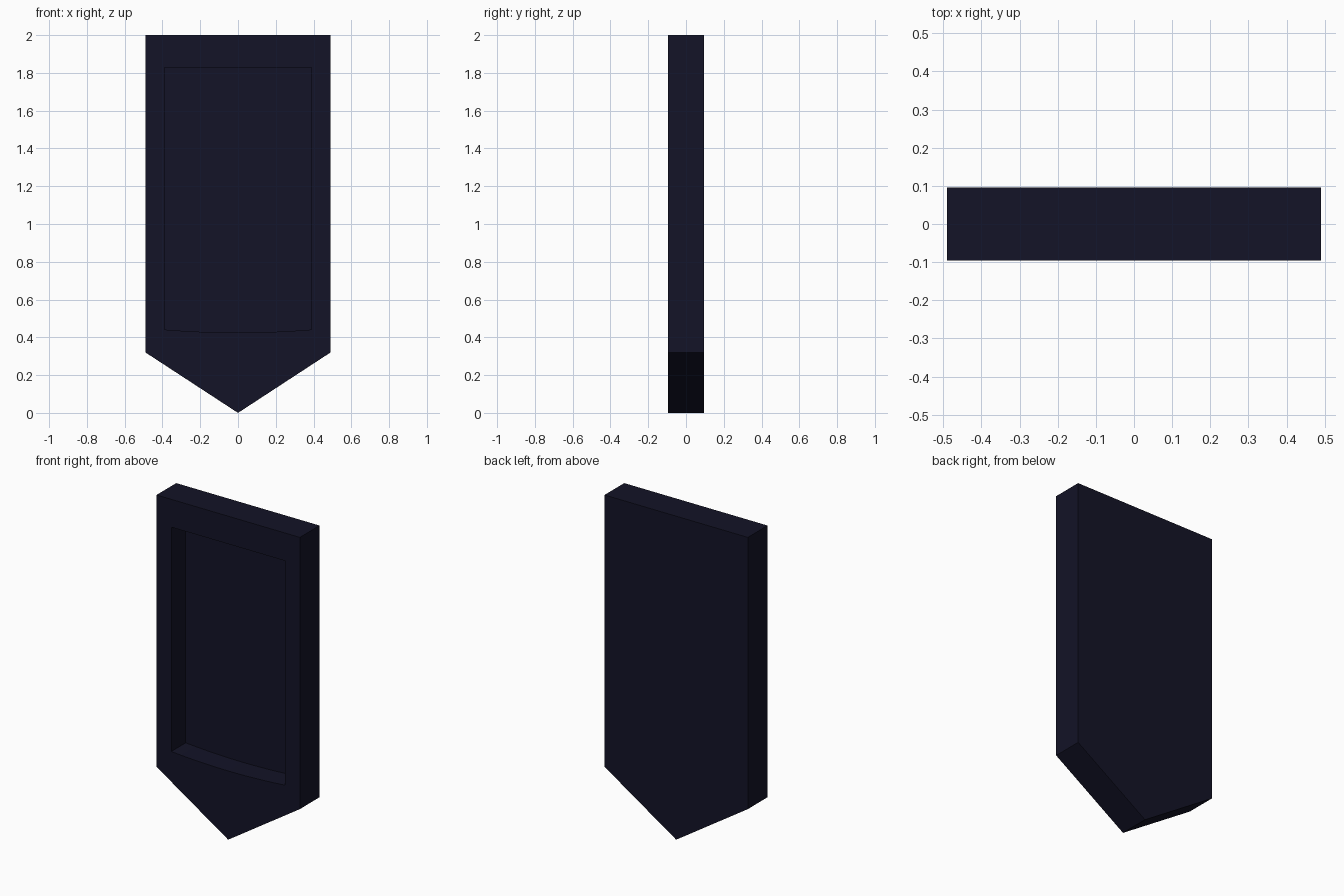
import bpy, bmesh

if "Cube" in bpy.data.objects:
    bpy.data.objects.remove(bpy.data.objects["Cube"])


def prism(name, profile, y0, y1):
    """Extrude an x-z outline from y0 to y1."""
    bm = bmesh.new()
    face = bm.faces.new([bm.verts.new((x, y0, z)) for x, z in profile])
    ext = bmesh.ops.extrude_face_region(bm, geom=[face])
    verts = [g for g in ext["geom"] if isinstance(g, bmesh.types.BMVert)]
    bmesh.ops.translate(bm, verts=verts, vec=(0, y1 - y0, 0))
    bmesh.ops.recalc_face_normals(bm, faces=bm.faces)
    mesh = bpy.data.meshes.new(name)
    bm.to_mesh(mesh)
    bm.free()
    obj = bpy.data.objects.new(name, mesh)
    bpy.context.collection.objects.link(obj)
    return obj


# Pointed plate
W, T = 0.49, 0.096
plate = prism("pointed_plate", [(-W, 2), (-W, 0.32), (0, 0), (W, 0.32), (W, 2)], -T, T)

# Recess cutter with a shallow bowed lower edge
R, N = 0.389, 12
bow = [(R * t, 0.425 + 0.016 * t * t) for t in (2 * i / N - 1 for i in range(N + 1))]
cutter = prism("recess_cutter", [(-R, 1.828)] + bow + [(R, 1.828)], -T - 0.1, 0.045)
cutter.hide_render = True

# Cut the recess into the front
mod = plate.modifiers.new("recess", "BOOLEAN")
mod.operation = "DIFFERENCE"
mod.solver = "EXACT"
mod.object = cutter
bpy.context.view_layer.objects.active = plate
plate.select_set(True)
bpy.ops.object.modifier_apply(modifier=mod.name)
bpy.data.objects.remove(cutter)

# Dark navy finish
navy = bpy.data.materials.new("dark_navy")
navy.diffuse_color = (0.0065, 0.0065, 0.02, 1)
navy.use_nodes = True
navy.node_tree.nodes["Principled BSDF"].inputs["Base Color"].default_value = navy.diffuse_color
plate.data.materials.clear()
plate.data.materials.append(navy)
